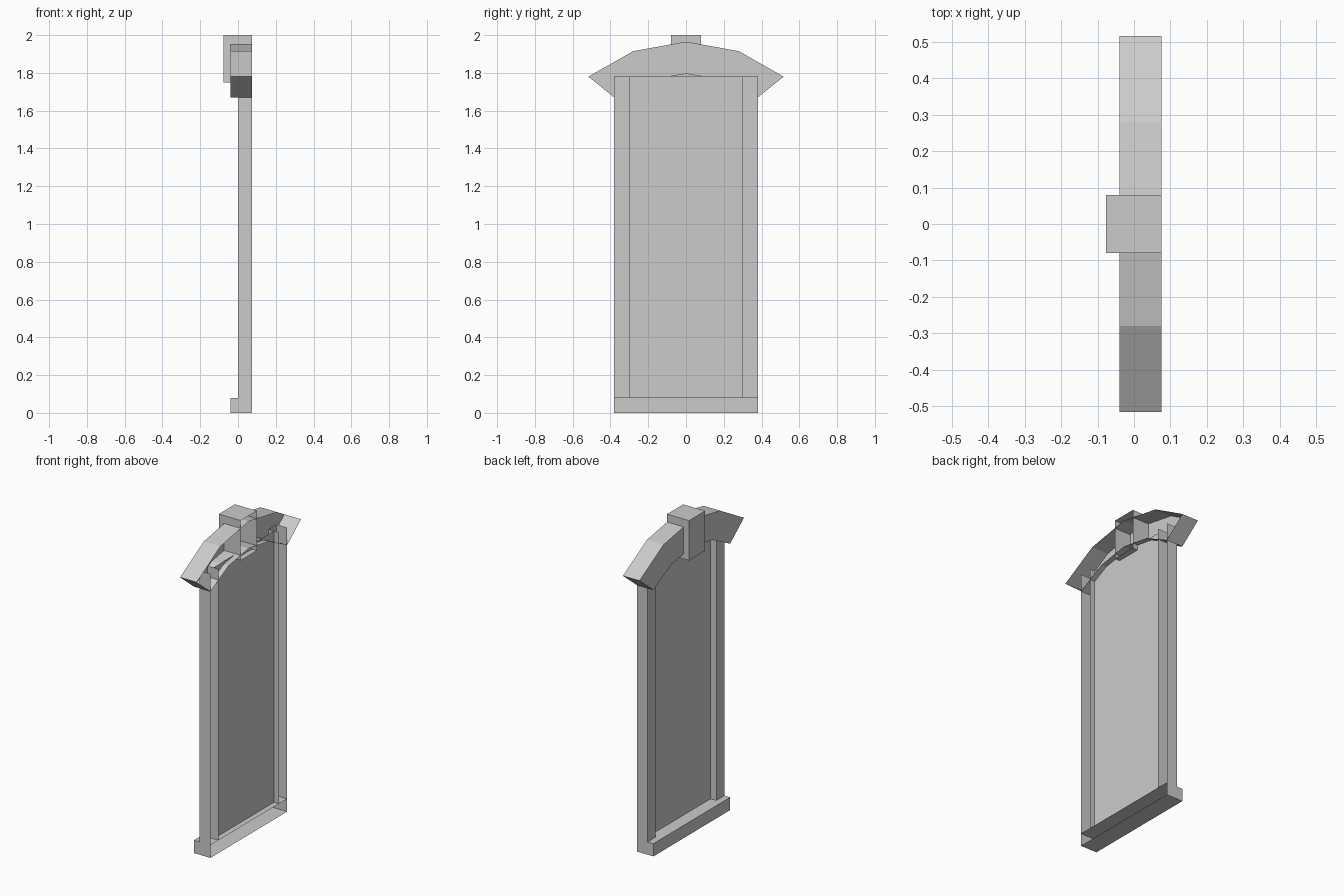
import bpy
import bmesh

cube = bpy.data.objects.get("Cube")
if cube:
    bpy.data.objects.remove(cube, do_unlink=True)

BACK = 0.075      # plane where every part meets the wall
HALF = 0.38       # half width of the frame
INNER = 0.30      # half width of the opening

stone = bpy.data.materials.new("plain grey")
stone.use_nodes = True
stone.diffuse_color = (0.6, 0.6, 0.6, 1)
stone.node_tree.nodes["Principled BSDF"].inputs["Base Color"].default_value = (0.6, 0.6, 0.6, 1)


def finish(name, bm):
    mesh = bpy.data.meshes.new(name)
    bm.to_mesh(mesh)
    bm.free()
    mesh.materials.append(stone)
    obj = bpy.data.objects.new(name, mesh)
    bpy.context.collection.objects.link(obj)
    return obj


def open_prism(name, outline, front, sides_only=False):
    """Front face plus walls running back to the wall plane, left open behind.
    The outline holds (y, z) points, anticlockwise as seen from +x."""
    bm = bmesh.new()
    near = [bm.verts.new((front, y, z)) for y, z in outline]
    far = [bm.verts.new((BACK, y, z)) for y, z in outline]
    bm.faces.new(near[::-1])
    for i in range(len(outline)):
        j = (i + 1) % len(outline)
        if sides_only and abs(outline[i][1] - outline[j][1]) < 0.001:
            continue
        bm.faces.new((near[i], near[j], far[j], far[i]))
    return finish(name, bm)


def rect(y0, y1, z0, z1):
    return [(y0, z0), (y1, z0), (y1, z1), (y0, z1)]


# Sill
open_prism("sill", rect(-HALF, HALF, 0, 0.08), -0.04)

# Side posts, running up inside the hood
open_prism("left_post", rect(INNER, HALF, 0.08, 1.78), 0, sides_only=True)
open_prism("right_post", rect(-HALF, -INNER, 0.08, 1.78), 0, sides_only=True)

# Recessed pane
bm = bmesh.new()
pane = [bm.verts.new((0.04, y, z)) for y, z in rect(-INNER, INNER, 0.08, 1.78)]
bm.faces.new(pane[::-1])
finish("pane", bm)

# Arched hood, from mirrored half curves
upper = [(0.517, 1.78), (0.28, 1.915)]
lower = [(0.38, 1.67), (0.2, 1.762)]


def mirrored(points):
    return [(-y, z) for y, z in reversed(points)]


hood = upper + [(0, 1.965)] + mirrored(upper)
hood += [(-y, z) for y, z in lower] + [(0, 1.795)] + lower[::-1]
open_prism("arched_hood", hood, -0.04)

# Keystone
open_prism("keystone", rect(-0.08, 0.08, 1.75, 2.0), -0.077)
